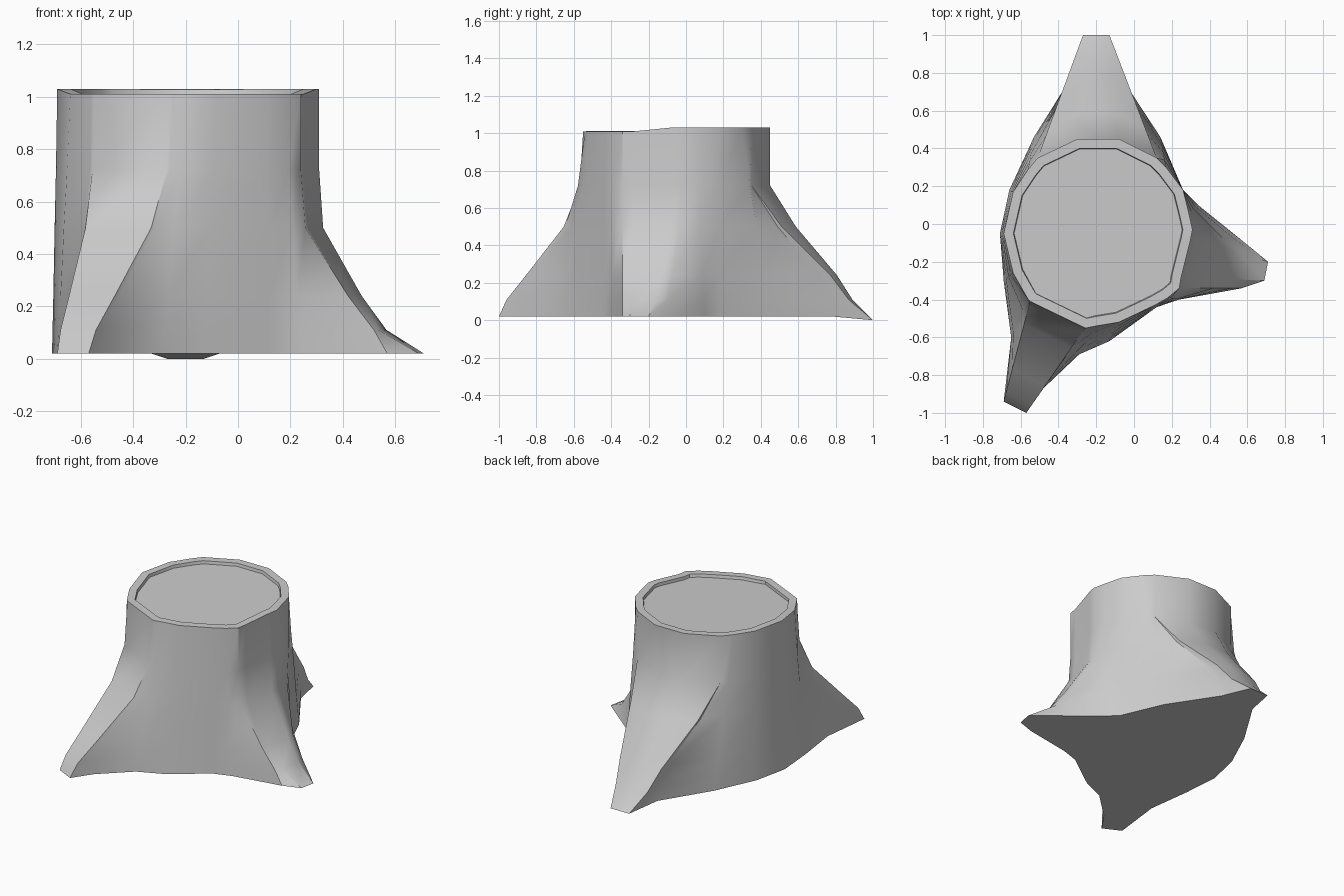
import bpy
import bmesh
from mathutils import Vector

cube = bpy.data.objects.get("Cube")
if cube:
    bpy.data.objects.remove(cube, do_unlink=True)

# One plain bark colour
bark = bpy.data.materials.new("grey_wood")
bark.use_nodes = True
grey = (0.6, 0.6, 0.6, 1)
bark.diffuse_color = grey
bark.node_tree.nodes["Principled BSDF"].inputs["Base Color"].default_value = grey

# Heights of the rings and how far each root crest has spread at that height
LEVELS = [0.02, 0.11, 0.24, 0.5, 0.72, 1.01]
SPREAD = {
    "wall": [1, 0.9, 0.75, 0.5, 0.25, 0],
    "back": [1, 0.8, 0.65, 0.25, 0, 0],
    "front": [1, 0.91, 0.68, 0.23, 0.04, 0],
    "right": [1, 0.65, 0.42, 0.04, 0, 0],
}


def column(kind, top, base, flank=False):
    """Points up the bark from the ground to the rim."""
    points = []
    for z, spread in zip(LEVELS, SPREAD[kind]):
        if flank:
            spread = min(1, spread * 1.3)
        point = Vector(top).lerp(Vector(base), spread)
        if z == LEVELS[-1] and point.y > -0.2:
            z += 0.02          # rim is a little higher at the back
        if z == LEVELS[0] and point.y > 0.9:
            z = 0              # tip of the back root dips
        points.append((point.x, point.y, z))
    return points


columns = [
    # Back root
    column("wall", (0.26, 0.18), (0.26, 0.18)),
    column("wall", (0.17, 0.3), (0.14, 0.46)),
    column("back", (0.12, 0.35), (-0.07, 0.78), flank=True),
    column("back", (0.12, 0.35), (-0.13, 1)),
    column("back", (-0.08, 0.45), (-0.18, 1)),
    column("back", (-0.3, 0.45), (-0.22, 1)),
    column("back", (-0.51, 0.35), (-0.27, 1)),
    column("back", (-0.51, 0.35), (-0.33, 0.78), flank=True),
    # Plain bark on the right side
    column("wall", (-0.56, 0.29), (-0.53, 0.46)),
    column("wall", (-0.64, 0.17), (-0.66, 0.18)),
    column("wall", (-0.69, -0.05), (-0.71, -0.05)),
    column("wall", (-0.64, -0.26), (-0.69, -0.3)),
    # Front root
    column("front", (-0.56, -0.4), (-0.65, -0.6), flank=True),
    column("front", (-0.55, -0.41), (-0.69, -0.94)),
    column("front", (-0.26, -0.55), (-0.57, -1)),
    column("front", (-0.25, -0.55), (-0.48, -0.87), flank=True),
    # Plain bark on the front
    column("wall", (-0.2, -0.54), (-0.29, -0.69)),
    column("wall", (-0.08, -0.52), (-0.13, -0.62)),
    column("wall", (0.11, -0.43), (0.12, -0.44)),
    column("wall", (0.18, -0.39), (0.24, -0.4)),
    # Left root
    column("right", (0.24, -0.34), (0.57, -0.34), flank=True),
    column("right", (0.25, -0.28), (0.69, -0.3)),
    column("right", (0.3, -0.08), (0.71, -0.2)),
    column("right", (0.31, -0.03), (0.6, -0.11), flank=True),
    column("wall", (0.29, 0.06), (0.34, 0.1)),
]

# Loft the bark between neighbouring columns and close both ends
bm = bmesh.new()
grid = [[bm.verts.new(p) for p in col] for col in columns]
for i, col in enumerate(grid):
    after = grid[(i + 1) % len(grid)]
    for k in range(len(LEVELS) - 1):
        bm.faces.new((col[k], after[k], after[k + 1], col[k + 1]))
bm.faces.new([col[0] for col in reversed(grid)])
cut = bm.faces.new([col[-1] for col in grid])

# Narrow rim around a slightly sunken cut face
bmesh.ops.remove_doubles(bm, verts=bm.verts, dist=0.004)
bm.normal_update()
cut = max(bm.faces, key=lambda f: f.calc_center_median().z)
bmesh.ops.inset_region(bm, faces=[cut], thickness=0.05, use_even_offset=True)
bmesh.ops.inset_region(bm, faces=[cut], thickness=0.004, depth=-0.02)
bmesh.ops.recalc_face_normals(bm, faces=bm.faces)

mesh = bpy.data.meshes.new("stump")
bm.to_mesh(mesh)
bm.free()
mesh.materials.append(bark)
stump = bpy.data.objects.new("stump", mesh)
bpy.context.collection.objects.link(stump)
bpy.context.view_layer.objects.active = stump
stump.select_set(True)
bpy.ops.object.shade_smooth_by_angle(angle=0.6)
